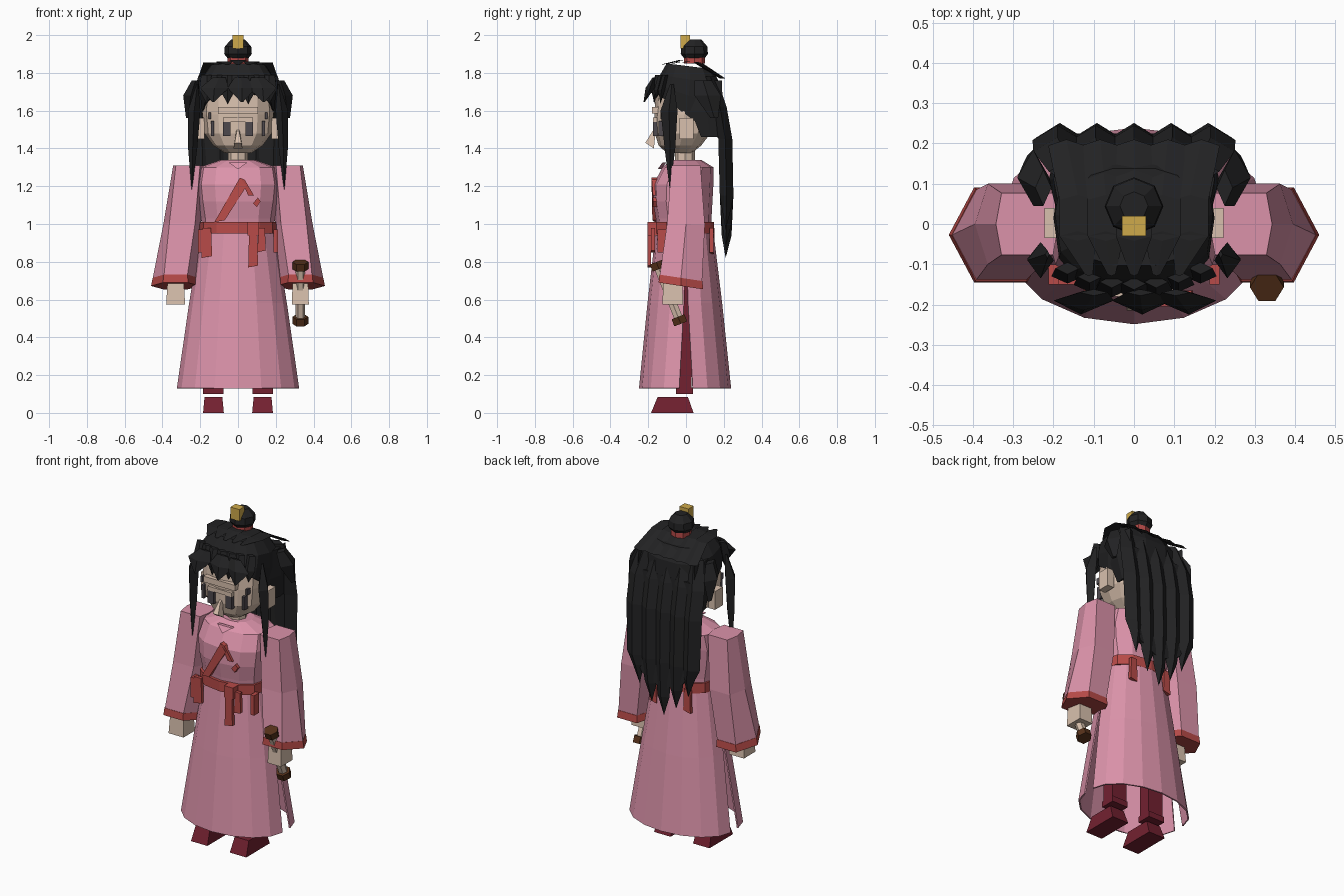
import bpy, bmesh
from math import sin, cos, pi
from mathutils import Vector

cube = bpy.data.objects.get("Cube")
if cube:
    bpy.data.objects.remove(cube)


def material(name, rgb):
    m = bpy.data.materials.new(name)
    m.use_nodes = True
    m.diffuse_color = (*rgb, 1)
    m.node_tree.nodes["Principled BSDF"].inputs["Base Color"].default_value = (*rgb, 1)
    return m


PINK = material("pink cloth", (0.71, 0.29, 0.4))
RED = material("red trim", (0.48, 0.07, 0.065))
WINE = material("wine trousers", (0.17, 0.015, 0.03))
SKIN = material("skin", (0.69, 0.53, 0.42))
HAIR = material("black hair", (0.016, 0.016, 0.017))
GOLD = material("gold", (0.62, 0.4, 0.07))
BROWN = material("brown wood", (0.09, 0.03, 0.01))
EYE = material("eye grey", (0.075, 0.065, 0.075))
SIDES = (("left", 1), ("right", -1))


def loft(name, rings, mat, closed=True):
    """Bridge rings of points; closed lofts are capped."""
    bm = bmesh.new()
    loops = [[bm.verts.new(p) for p in r] for r in rings]
    n = len(loops[0])
    for a, b in zip(loops, loops[1:]):
        for i in range(n if closed else n - 1):
            j = (i + 1) % n
            bm.faces.new((a[i], a[j], b[j], b[i]))
    if closed:
        bm.faces.new(loops[0])
        bm.faces.new(loops[-1])
    bmesh.ops.remove_doubles(bm, verts=bm.verts, dist=0.0005)
    bmesh.ops.recalc_face_normals(bm, faces=bm.faces)
    me = bpy.data.meshes.new(name)
    bm.to_mesh(me)
    bm.free()
    me.materials.append(mat)
    ob = bpy.data.objects.new(name, me)
    bpy.context.collection.objects.link(ob)
    return ob


def ring(rx, front, back, z, z_back=None, n=12, e=0.85):
    """Rounded ring, optionally tilted from front to back."""
    z_back = z if z_back is None else z_back
    cy, ry, pts = (front + back) / 2, (back - front) / 2, []
    for i in range(n):
        c, s = cos(2 * pi * i / n), sin(2 * pi * i / n)
        u = abs(s) ** e * (1 if s > 0 else -1)
        x = rx * abs(c) ** e * (1 if c > 0 else -1)
        pts.append((x, cy + ry * u, z + (z_back - z) * (u + 1) / 2))
    return pts


def box(name, x, y, z, mat, top=1.0):
    """Box from (min, max) ranges; top scales the upper face."""
    cx, cy = sum(x) / 2, sum(y) / 2
    rings = []
    for h, k in ((z[0], 1), (z[1], top)):
        a, b = (x[1] - x[0]) / 2 * k, (y[1] - y[0]) / 2 * k
        rings.append([(cx - a, cy - b, h), (cx + a, cy - b, h), (cx + a, cy + b, h), (cx - a, cy + b, h)])
    return loft(name, rings, mat)


def shard(name, path, mat=HAIR):
    """Diamond-section lock along points (x, y, z, half width, half depth)."""
    return loft(name, [[(x + w, y, z), (x, y + d, z), (x - w, y, z), (x, y - d, z)]
                       for x, y, z, w, d in path], mat)


def plate(name, pts, mat, depth=0.02):
    """Polygon pushed back along y."""
    return loft(name, [pts, [(x, y + depth, z) for x, y, z in pts]], mat)


def rod(name, a, b, r, mat, n=6):
    a, b = Vector(a), Vector(b)
    q = (b - a).to_track_quat('Z', 'Y')
    circle = [q @ Vector((r * cos(2 * pi * i / n), r * sin(2 * pi * i / n), 0)) for i in range(n)]
    return loft(name, [[p + c for c in circle] for p in (a, b)], mat)


def hexagon(cx, cy, point, flat, hy, z, tilt=0.15):
    pts = ((point, 0), (flat, hy), (-flat, hy), (-point, 0), (-flat, -hy), (flat, -hy))
    return [(cx + x, cy + y, z - tilt * y) for x, y in pts]


def mirrored(rings, s):
    return [[(s * x, y, z) for x, y, z in r] for r in rings]


# Robe: bodice, two skirt panels with side slits, sash
loft("bodice", [ring(.19, -.15, .135, .94), ring(.195, -.16, .135, 1.03), ring(.21, -.175, .14, 1.12),
                ring(.22, -.172, .145, 1.21), ring(.205, -.125, .145, 1.3), ring(.09, -.075, .08, 1.34)], PINK)
for label, s, top, low in (("front", -1, .155, .245), ("back", 1, .14, .235)):
    rows = []
    for z, rx, ry, gap in ((.97, .192, top, 0), (.58, .255, (top + low) / 2, .01), (.13, .32, low, .035)):
        rows.append([(rx * cos(pi * i / 8), s * (gap + (ry - gap) * sin(pi * i / 8)), z) for i in range(9)])
    panel = loft(label + "_skirt_panel", rows, PINK, closed=False)
    mod = panel.modifiers.new("thickness", 'SOLIDIFY')
    mod.thickness = 0.008
    mod.offset = 0
loft("sash", [ring(.205, -.175, .148, .95), ring(.205, -.175, .148, 1.01)], RED)
box("sash_knot", (.05, .11), (-.205, -.14), (.94, 1.01), RED)
for i, (x, y, low, w) in enumerate(((-.165, -.15, .82, .028), (.08, -.205, .77, .026),
                                   (.125, -.185, .85, .022), (-.11, .13, .84, .024), (.12, .125, .84, .024))):
    plate("sash_tail_%d" % i, [(x - w * .8, y, .98), (x + w * .8, y, .98), (x + w, y, low + .01), (x - w, y, low)], RED)
for label, s in SIDES:
    box(label + "_side_tail", (s * .2 - .012, s * .2 + .012), (-.15, -.1), (.85, .97), RED)

# Crossed chest ribbon
plate("chest_ribbon_long", [(.01, -.182, 1.245), (.045, -.182, 1.2), (-.07, -.178, 1.02), (-.125, -.165, 1.01)], RED, .03)
plate("chest_ribbon_short", [(.01, -.182, 1.245), (.035, -.182, 1.235), (.085, -.175, 1.15), (.055, -.178, 1.15)], RED, .03)
plate("chest_ribbon_end", [(.08, -.178, 1.11), (.105, -.176, 1.14), (.12, -.174, 1.12), (.1, -.176, 1.09)], RED, .03)
plate("collar_tip", [(-.05, -.125, 1.325), (.05, -.125, 1.325), (0, -.15, 1.29)], PINK)

# Sleeves, cuffs, hands, legs and shoes
for label, s in SIDES:
    sleeve = [hexagon(.265, 0, .078, .064, .077, 1.31, 0), hexagon(.295, 0, .1, .068, .1, 1.0, .05),
              hexagon(.33, -.027, .122, .062, .112, .71)]
    loft(label + "_sleeve", mirrored(sleeve, s), PINK)
    cuff = [hexagon(.33, -.027, .122, .063, .114, .715), hexagon(.331, -.027, .129, .066, .118, .672)]
    loft(label + "_cuff", mirrored(cuff, s), RED)
    box(label + "_trouser_leg", (s * .13 - .05, s * .13 + .05), (-.045, .03), (.13, .8), WINE)
    box(label + "_ankle_band", (s * .13 - .054, s * .13 + .054), (-.052, .037), (.1, .135), WINE)
    shoe = [[(-.055, -.185, 0), (.055, -.185, 0), (.055, .04, 0), (-.055, .04, 0)],
            [(-.047, -.15, .085), (.047, -.15, .085), (.047, .01, .085), (-.047, .01, .085)]]
    loft(label + "_shoe", [[(x + s * .13, y, z) for x, y, z in r] for r in shoe], WINE)
box("right_hand", (-.38, -.28), (-.12, -.01), (.575, .71), SKIN, .85)
box("left_hand", (.285, .375), (-.125, -.015), (.575, .71), SKIN, .9)

# Held handle
top, low = Vector((.33, -.15, .78)), Vector((.33, -.035, .49))
rod("handle_grip", top, low, .026, SKIN)
for label, p, d in (("handle_top_cap", top, -1), ("handle_bottom_cap", low, 1)):
    axis = (top - low).normalized()
    rod(label, p - axis * .02, p + axis * .02, .042, BROWN)

# Head
rod("neck", (0, -.005, 1.3), (0, -.005, 1.45), .052, SKIN, 8)
loft("head", [ring(.07, -.1, .03, 1.375), ring(.13, -.145, .08, 1.415), ring(.178, -.165, .13, 1.48),
              ring(.188, -.168, .15, 1.58), ring(.185, -.16, .15, 1.7), ring(.15, -.12, .12, 1.8)], SKIN)
loft("nose", [[(-.024, -.17, 1.4), (.024, -.17, 1.4), (.018, -.215, 1.43), (-.018, -.215, 1.43)],
              [(-.008, -.16, 1.5), (.008, -.16, 1.5), (.006, -.178, 1.49), (-.006, -.178, 1.49)]], SKIN)
box("brow_bar", (-.105, .105), (-.18, -.14), (1.585, 1.62), SKIN)
box("lower_brow_bar", (-.08, .08), (-.175, -.14), (1.54, 1.565), SKIN)
for label, s in SIDES:
    box(label + "_ear", (s * .2 - .022, s * .2 + .022), (-.035, .04), (1.45, 1.56), SKIN)
    box(label + "_eye", (s * .06 - .02, s * .06 + .02), (-.175, -.14), (1.465, 1.54), EYE)
    box(label + "_outer_eye", (s * .135 - .008, s * .135 + .008), (-.145, -.11), (1.465, 1.545), EYE)
    box(label + "_lash", (s * .15 - .006, s * .15 + .006), (-.135, -.1), (1.555, 1.59), EYE)

# Hair cap, crown strips and fringe
loft("hair_cap", [ring(.188, -.168, .178, 1.7, 1.45, 14, .7), ring(.2, -.165, .195, 1.74, 1.62, 14, .7),
                  ring(.196, -.14, .185, 1.79, 1.74, 14, .7), ring(.15, -.105, .14, 1.85, 1.82, 14, .7)], HAIR)
for i in range(5):
    x = -.14 + .07 * i
    lift = .012 * (1 - abs(i - 2) / 2)
    shard("crown_strip_%d" % i, [(x * .8, -.125, 1.845, .01, .004), (x, -.03, 1.855 + lift, .045, .012),
                                 (x, .06, 1.85 + lift, .045, .012), (x * 1.2, .195, 1.77, .045, .015)])
for i in range(7):
    x = -.165 + .055 * i
    y = -.168 + 1.4 * x * x
    shard("fringe_%d" % i, [(x, y + .02, 1.79, .03, .015), (x, y, 1.71, .04, .018),
                            (x, y - .005, 1.635 + .03 * (i % 2), 0, 0)])
for label, x in (("right", -.125), ("middle", .02), ("left", .13)):
    shard(label + "_bang", [(x * .8, -.17, 1.775, .035, .008), (x, -.19, 1.72, .075, .024),
                            (x * 1.05, -.222, 1.645, .005, .003)])

# Side locks and swept tufts
for label, s in SIDES:
    shard(label + "_side_lock", [(s * .215, -.075, 1.74, .005, .01), (s * .232, -.09, 1.6, .033, .045),
                                 (s * .24, -.085, 1.4, .024, .028), (s * .245, -.085, 1.17, 0, 0)])
    shard(label + "_tuft", [(s * .225, .09, 1.76, .02, .045), (s * .25, .115, 1.68, .04, .07),
                            (s * .265, .15, 1.56, .01, .02)])
    shard(label + "_temple_hair", [(s * .185, .11, 1.76, .015, .08), (s * .19, .11, 1.6, .022, .085),
                                   (s * .185, .13, 1.46, .008, .05)])

# Long back hair
for i, low in enumerate((.97, .88, .82, .88, .97)):
    x = -.19 + .095 * i
    shard("back_hair_%d" % i, [(x * .85, .13, 1.78, .05, .03), (x, .18, 1.62, .06, .035),
                               (x, .208, 1.45, .062, .037), (x * .97, .215, 1.15, .058, .036),
                               (x * .9, .215, low + .12, .04, .026), (x * .85, .21, low, 0, 0)])
# Under layer fills the gaps between the back locks
plate("back_hair_under", [(-.19, .165, 1.65), (.19, .165, 1.65), (.21, .195, 1.2), (.14, .2, 1.05),
                          (0, .2, .98), (-.14, .2, 1.05), (-.21, .195, 1.2)], HAIR, .025)

# Topknot, tie and ornament
loft("topknot_tie", [ring(.055, -.01, .1, 1.85, n=8), ring(.055, -.01, .1, 1.885, n=8)], RED)
loft("topknot", [ring(.045, 0, .09, 1.865, n=8, e=1), ring(.073, -.028, .116, 1.9, n=8, e=1),
                 ring(.07, -.025, .113, 1.94, n=8, e=1), ring(.035, .01, .08, 1.978, n=8, e=1)], HAIR)
box("hair_ornament", (-.03, .03), (-.03, .02), (1.93, 2.0), GOLD)
